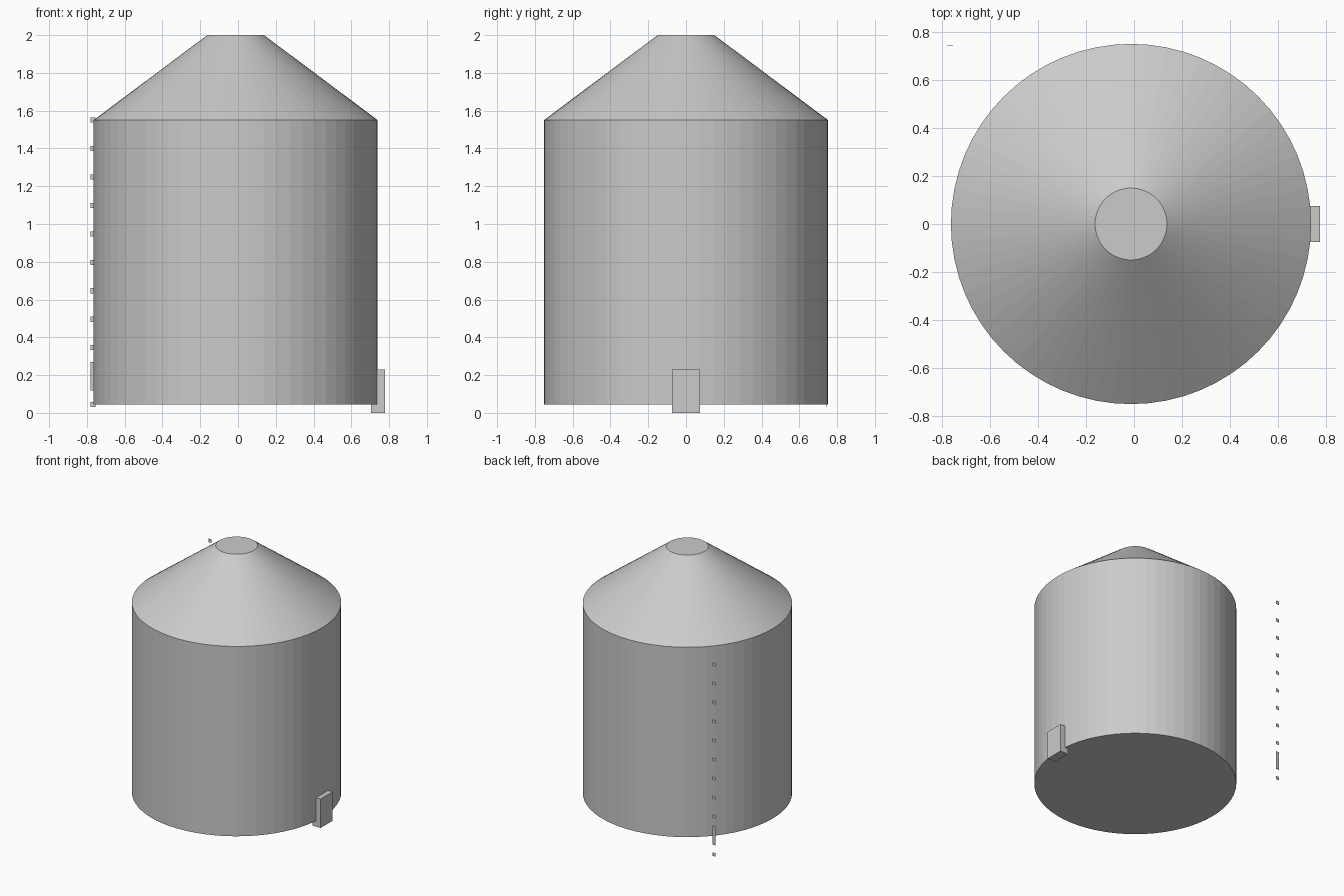
import bpy, bmesh, math

if "Cube" in bpy.data.objects:
    bpy.data.objects.remove(bpy.data.objects["Cube"])

CX = -0.0125   # tank axis
SIDES = 64


def new_object(name, bm):
    mesh = bpy.data.meshes.new(name)
    bm.to_mesh(mesh)
    bm.free()
    obj = bpy.data.objects.new(name, mesh)
    bpy.context.collection.objects.link(obj)
    return obj


def lathe(name, profile):
    """Closed solid from (radius, z) rings with capped ends."""
    bm = bmesh.new()
    rings = [[bm.verts.new((CX + r * math.cos(2 * math.pi * i / SIDES),
                            r * math.sin(2 * math.pi * i / SIDES), z))
              for i in range(SIDES)] for r, z in profile]
    for a, b in zip(rings, rings[1:]):
        for i in range(SIDES):
            j = (i + 1) % SIDES
            bm.faces.new((a[i], a[j], b[j], b[i]))
    bm.faces.new(rings[0][::-1])
    bm.faces.new(rings[-1])
    return new_object(name, bm)


def box(name, x0, x1, y0, y1, z0, z1):
    bm = bmesh.new()
    bmesh.ops.create_cube(bm, size=1)
    for v in bm.verts:
        v.co = ((x0 + x1) / 2 + v.co.x * (x1 - x0),
                (y0 + y1) / 2 + v.co.y * (y1 - y0),
                (z0 + z1) / 2 + v.co.z * (z1 - z0))
    return new_object(name, bm)


# Silo body with conical roof and flat cap
lathe("silo_body", [(0.752, 0.045), (0.752, 1.55), (0.15, 2.0)])

# Outlet hatch at the foot
box("outlet_hatch", 0.705, 0.777, -0.075, 0.075, 0.0, 0.23)

# Thin level-gauge plates: small marks every 0.15, one tall plate near the bottom
for k in range(11):
    z = 0.044 + 0.1506 * k
    half = 0.075 if k == 1 else 0.0135
    box(f"gauge_mark_{k}", -0.781, -0.755, 0.745, 0.747, z - half, z + half)
